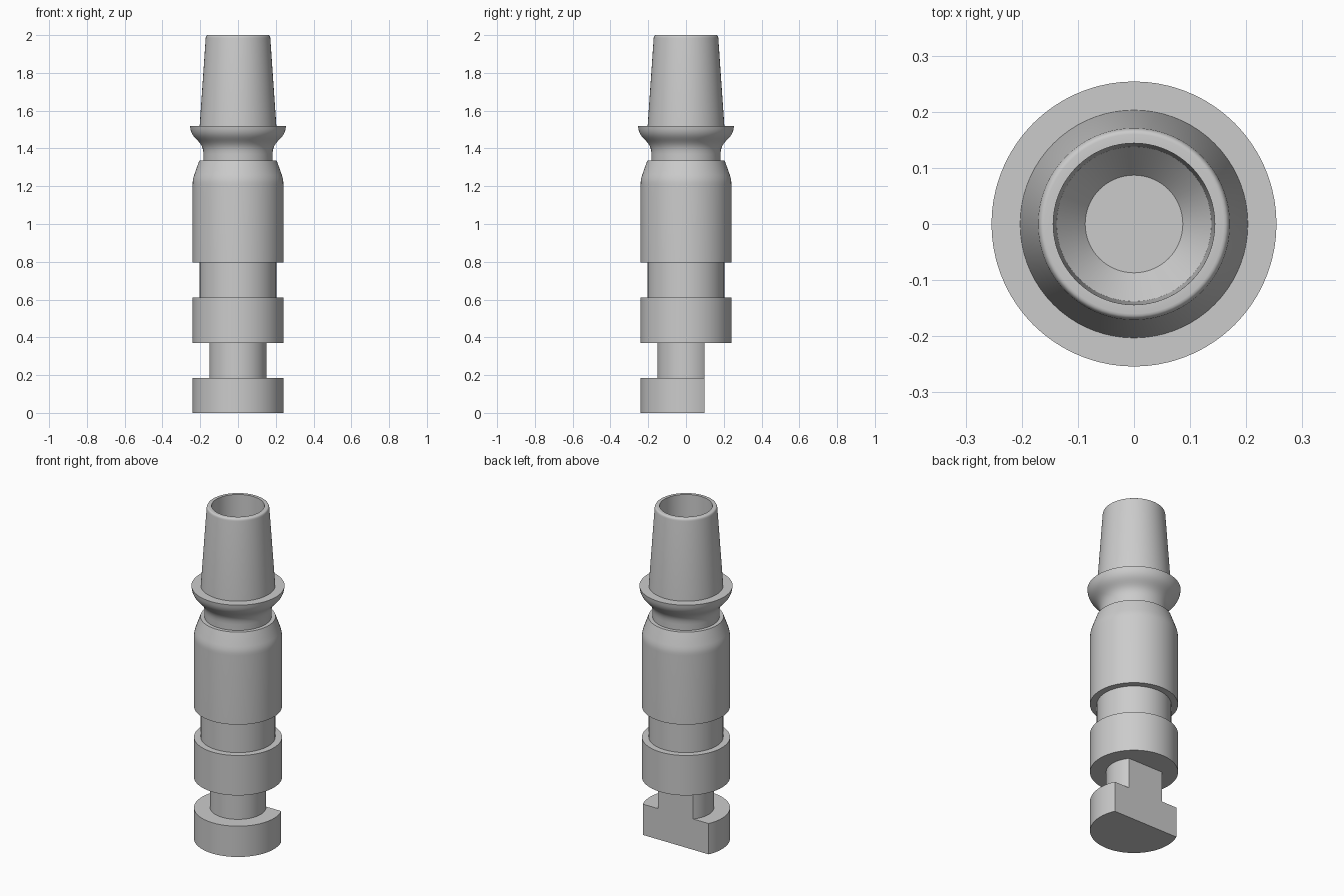
import bpy, bmesh, math
from mathutils import Vector
from mathutils.geometry import interpolate_bezier

SEGMENTS = 72

if "Cube" in bpy.data.objects:
    bpy.data.objects.remove(bpy.data.objects["Cube"], do_unlink=True)

# Plain grey finish
grey = bpy.data.materials.new("plain grey")
grey.use_nodes = True
grey.diffuse_color = (0.6, 0.6, 0.6, 1)
grey.node_tree.nodes["Principled BSDF"].inputs["Base Color"].default_value = (0.6, 0.6, 0.6, 1)


def curve(start, handle_a, handle_b, end, count=8):
    """Sample a smooth piece of a profile as (radius, height) pairs."""
    points = [Vector((r, 0, z)) for r, z in (start, handle_a, handle_b, end)]
    return [(p.x, p.z) for p in interpolate_bezier(*points, count)]


def lathe(name, profile, cut_y=None):
    """Turn a profile round z, cap both ends, optionally slice off the back."""
    bm = bmesh.new()
    rings = []
    for r, z in profile:
        ring = []
        for i in range(SEGMENTS):
            a = math.tau * i / SEGMENTS
            ring.append(bm.verts.new((r * math.cos(a), r * math.sin(a), z)))
        rings.append(ring)
    for low, high in zip(rings, rings[1:]):
        for i in range(SEGMENTS):
            j = (i + 1) % SEGMENTS
            bm.faces.new((low[i], low[j], high[j], high[i]))
    bm.faces.new(rings[0][::-1])
    bm.faces.new(rings[-1])
    if cut_y is not None:
        cut = bmesh.ops.bisect_plane(
            bm, geom=bm.verts[:] + bm.edges[:] + bm.faces[:],
            plane_co=(0, cut_y, 0), plane_no=(0, 1, 0), clear_outer=True)
        edges = [e for e in cut["geom_cut"] if isinstance(e, bmesh.types.BMEdge)]
        bmesh.ops.contextual_create(bm, geom=edges)
    bmesh.ops.recalc_face_normals(bm, faces=bm.faces)
    mesh = bpy.data.meshes.new(name)
    bm.to_mesh(mesh)
    bm.free()
    mesh.materials.append(grey)
    obj = bpy.data.objects.new(name, mesh)
    bpy.context.collection.objects.link(obj)
    bpy.ops.object.select_all(action="DESELECT")
    obj.select_set(True)
    bpy.context.view_layer.objects.active = obj
    bpy.ops.object.shade_smooth_by_angle(angle=math.radians(30))
    return obj


# Foot and narrow neck with a flat back
lathe("locking_foot",
      [(0.24, 0), (0.24, 0.185), (0.152, 0.185), (0.152, 0.39)], cut_y=0.098)

# Lower ring, groove and long body with tapered shoulder
lathe("body",
      [(0.24, 0.37), (0.24, 0.61), (0.203, 0.61), (0.203, 0.795), (0.24, 0.795)]
      + curve((0.24, 1.21), (0.24, 1.23), (0.238, 1.24), (0.232, 1.26), 5)
      + [(0.205, 1.335)])

# Flared collar
lathe("collar",
      [(0.183, 1.32)]
      + curve((0.183, 1.37), (0.183, 1.45), (0.25, 1.44), (0.254, 1.52), 14))

# Tapered spout with rounded rim and blind hole
lathe("spout",
      [(0.204, 1.5), (0.203, 1.52)]
      + curve((0.171, 1.985), (0.17, 1.994), (0.167, 2.0), (0.16, 2.0), 6)
      + [(0.144, 2.0), (0.138, 1.62), (0.087, 1.56)])
